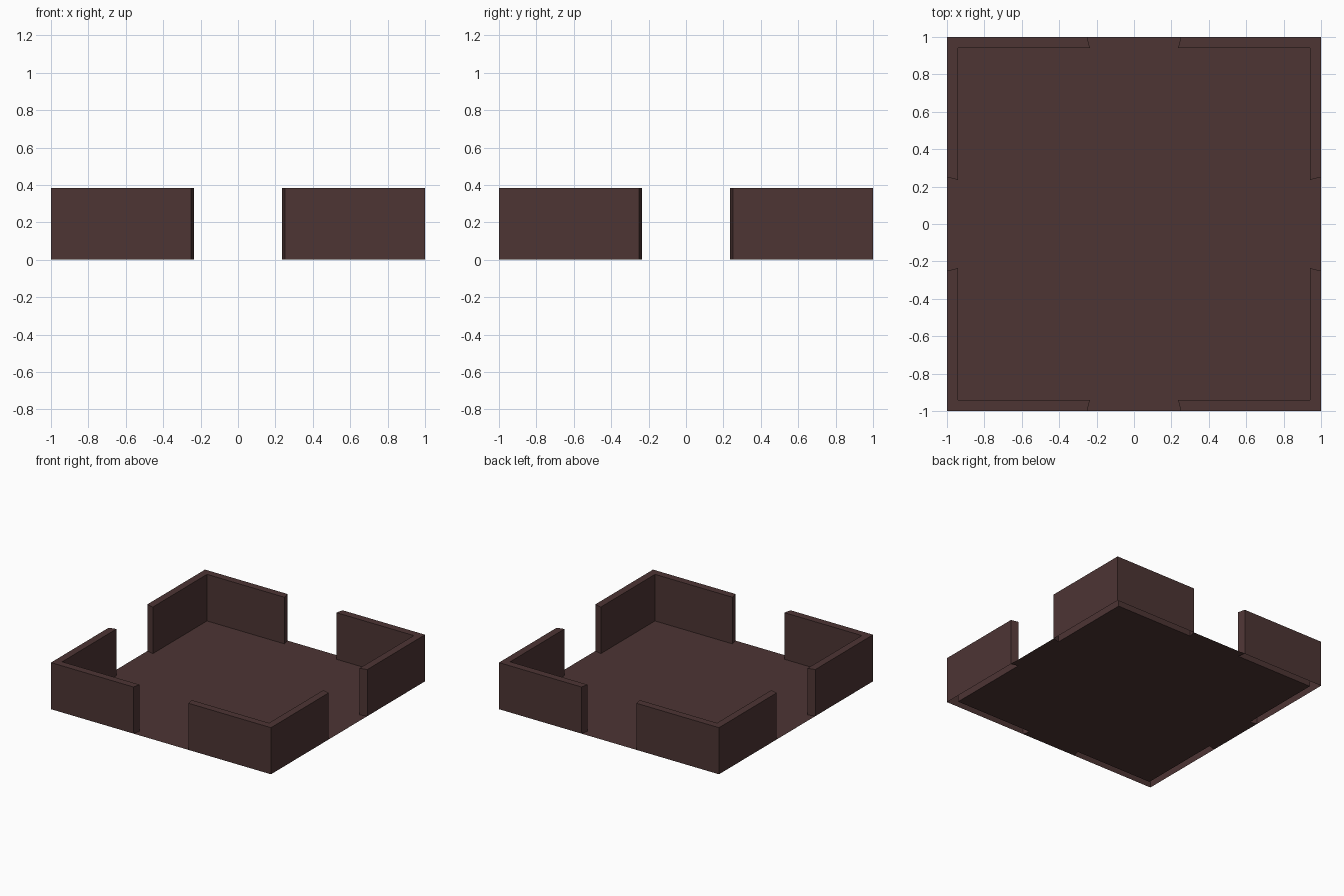
import bpy
import bmesh
from math import cos, sin, pi

if "Cube" in bpy.data.objects:
    bpy.data.objects.remove(bpy.data.objects["Cube"])

OUT, INN = 1.0, 0.94              # outer and inner wall faces
GAP_OUT, GAP_IN = 0.251, 0.236    # slanted doorway jambs
H = 0.383                         # wall height

mat = bpy.data.materials.new("dark brown")
mat.diffuse_color = (0.074, 0.035, 0.034, 1.0)
mat.use_nodes = True
mat.node_tree.nodes["Principled BSDF"].inputs["Base Color"].default_value = mat.diffuse_color


def turn(p, k):
    """Rotate a 2D point by k quarter turns."""
    c, s = round(cos(k * pi / 2)), round(sin(k * pi / 2))
    return (c * p[0] - s * p[1], s * p[0] + c * p[1])


def make_object(name, bm):
    me = bpy.data.meshes.new(name)
    bm.to_mesh(me)
    bm.free()
    me.materials.append(mat)
    ob = bpy.data.objects.new(name, me)
    bpy.context.collection.objects.link(ob)


# inner edge of one corner, counter-clockwise, from jamb to jamb
inner = [(OUT, GAP_OUT), (INN, GAP_IN), (INN, INN), (GAP_IN, INN), (GAP_OUT, OUT)]

# floor: single sheet reaching out through the four doorways, open under walls
bm = bmesh.new()
bm.faces.new([bm.verts.new((*turn(p, k), 0)) for k in range(4) for p in inner])
make_object("floor", bm)

# corner walls: L-shaped shells with top and sides, open underneath
outline = [(OUT, GAP_OUT), (OUT, OUT), (GAP_OUT, OUT),
           (GAP_IN, INN), (INN, INN), (INN, GAP_IN)]
names = ["back_right", "back_left", "front_left", "front_right"]
for k, name in enumerate(names):
    bm = bmesh.new()
    pts = [turn(p, k) for p in outline]
    low = [bm.verts.new((*p, 0)) for p in pts]
    top = [bm.verts.new((*p, H)) for p in pts]
    bm.faces.new(top)
    for i in range(len(pts)):
        j = (i + 1) % len(pts)
        bm.faces.new((low[i], low[j], top[j], top[i]))
    make_object(name + "_corner_wall", bm)
